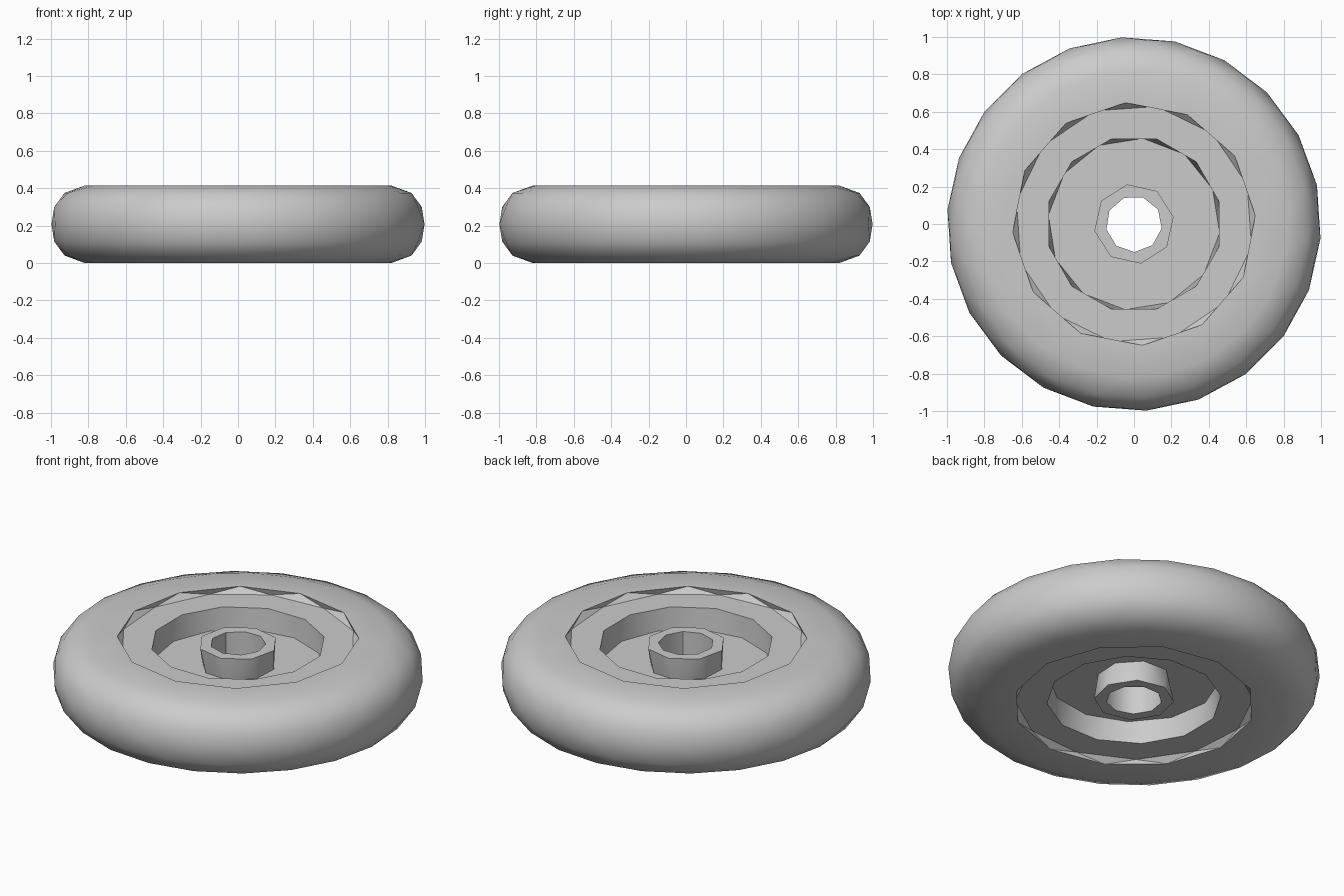
import bpy, bmesh
from math import radians, cos, sin, tau

cube = bpy.data.objects.get("Cube")
if cube:
    bpy.data.objects.remove(cube, do_unlink=True)

HEIGHT = 0.415

grey = bpy.data.materials.new("plain grey")
grey.use_nodes = True
grey.diffuse_color = (0.6, 0.6, 0.6, 1)
grey.node_tree.nodes["Principled BSDF"].inputs["Base Color"].default_value = (0.6, 0.6, 0.6, 1)


def mirrored(profile):
    """Lower half of a profile, in reverse order."""
    return [(r, HEIGHT - z, n, p) for r, z, n, p in reversed(profile)]


def zip_rings(bm, a, b):
    """Join two rings of (angle, vertex) with triangles, in order of angle."""
    def angle(ring, i):
        return ring[i % len(ring)][0] + tau * (i // len(ring))

    def vert(ring, i):
        return ring[i % len(ring)][1]

    i = j = 0
    while i < len(a) or j < len(b):
        step_a = j >= len(b) or (i < len(a) and angle(a, i + 1) <= angle(b, j + 1))
        nxt = vert(a, i + 1) if step_a else vert(b, j + 1)
        bm.faces.new((vert(a, i), vert(b, j), nxt))
        i, j = (i + 1, j) if step_a else (i, j + 1)


def lathe(name, *strips):
    """Each strip is a list of rings: radius, height, sides, turn in degrees."""
    bm = bmesh.new()
    for strip in strips:
        rings = []
        for r, z, n, turn in strip:
            angles = [radians(turn) + tau * k / n for k in range(n)]
            rings.append([(t, bm.verts.new((r * cos(t), r * sin(t), z))) for t in angles])
        for a, b in zip(rings, rings[1:]):
            zip_rings(bm, a, b)
    mesh = bpy.data.meshes.new(name)
    bm.to_mesh(mesh)
    bm.free()
    mesh.materials.append(grey)
    obj = bpy.data.objects.new(name, mesh)
    bpy.context.collection.objects.link(obj)
    bpy.ops.object.select_all(action="DESELECT")
    obj.select_set(True)
    bpy.context.view_layer.objects.active = obj
    bpy.ops.object.shade_smooth_by_angle(angle=radians(40))
    return obj


# Rings shared by neighbouring parts
rim_edge = (0.64, 0.38, 12, 19)
hub_foot = (0.2, 0.25, 8, 20)

# Tyre: rounded outside, flat sides, small step down to the rim
tyre_top = [rim_edge, (0.65, HEIGHT, 12, 4), (0.82, HEIGHT, 22, 4),
            (0.93, 0.375, 22, 12), (0.985, 0.3, 22, 4)]
equator = [(1.0, HEIGHT / 2, 22, 12)]
lathe("tyre", tyre_top + equator + mirrored(tyre_top))

# Rim: raised ring around a sunken disc, on both sides
rim_top = [hub_foot, (0.46, 0.25, 12, 24), (0.47, 0.38, 12, 15), rim_edge]
lathe("rim", rim_top, mirrored(rim_top))

# Hub: short tube with an open axle hole
hub_top = [(0.15, 0.38, 9, 31), (0.215, 0.38, 8, 10), hub_foot]
lathe("hub", mirrored(hub_top) + hub_top)
